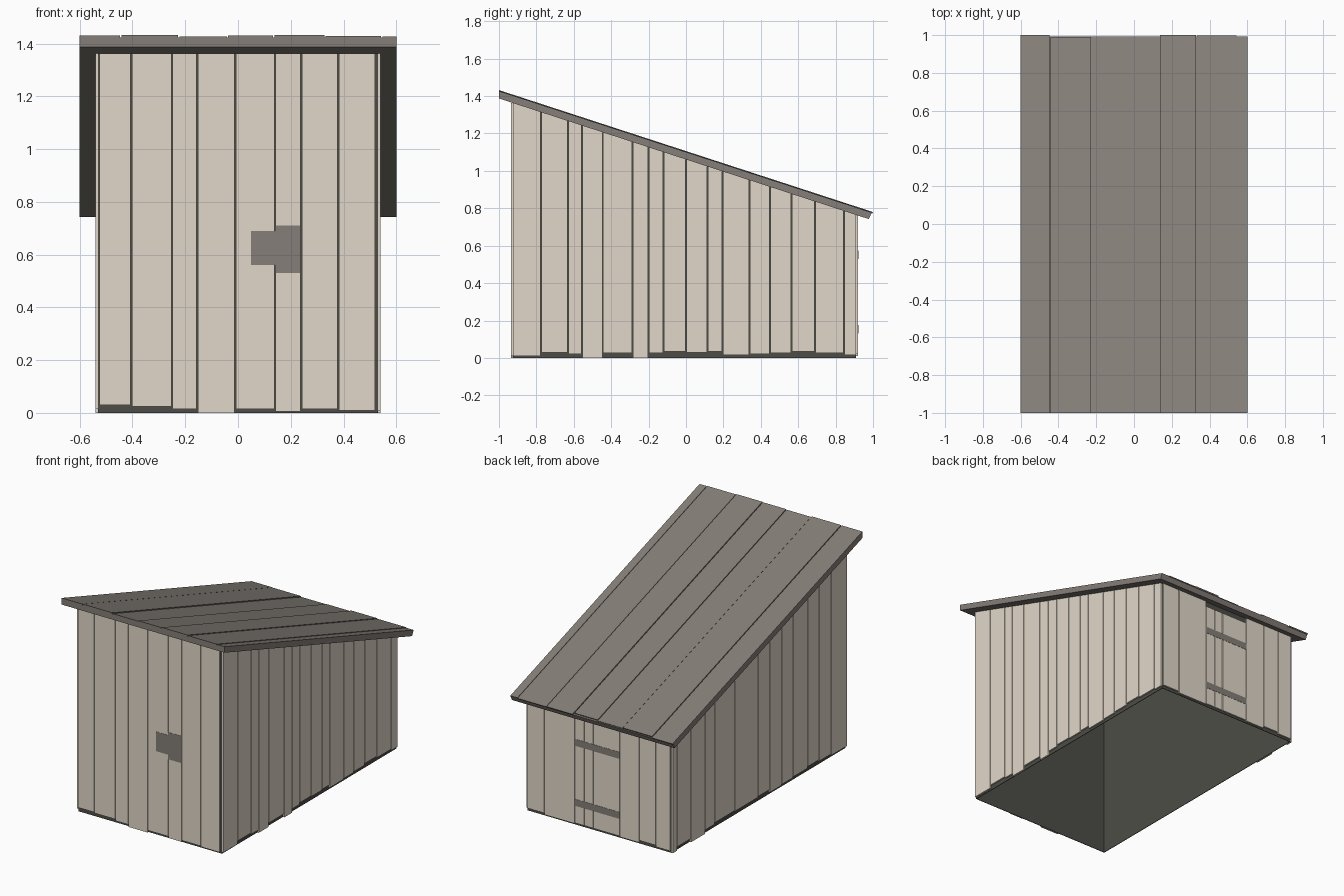
import bpy
import bmesh
from mathutils import Vector

cube = bpy.data.objects.get("Cube")
if cube:
    bpy.data.objects.remove(cube, do_unlink=True)


def material(name, rgb):
    m = bpy.data.materials.new(name)
    m.use_nodes = True
    m.diffuse_color = (*rgb, 1)
    m.node_tree.nodes["Principled BSDF"].inputs["Base Color"].default_value = (*rgb, 1)
    return m


WOOD = material("pale wood", (0.755, 0.685, 0.585))
GREY = material("weathered grey", (0.234, 0.21, 0.188))
DARK = material("dark lining", (0.074, 0.073, 0.062))

SLOPE = -0.326
GAP = 0.0025     # half of the slit between boards
HALF_W, FRONT, BACK = 0.53, -0.925, 0.91   # outside of the lining
THICK = 0.01
SHEET = 0.004    # lining thickness


def under_roof(y):
    return 1.387 + SLOPE * (y + 1)


def add_prism(bm, outline, offset):
    """Extrude a flat outline along an offset vector."""
    off = Vector(offset)
    a = [bm.verts.new(p) for p in outline]
    b = [bm.verts.new(Vector(p) + off) for p in outline]
    bm.faces.new(a)
    bm.faces.new(b[::-1])
    for i in range(len(a)):
        j = (i + 1) % len(a)
        bm.faces.new((a[j], a[i], b[i], b[j]))


def build(name, prisms, mat):
    bm = bmesh.new()
    for outline, offset in prisms:
        add_prism(bm, outline, offset)
    bmesh.ops.recalc_face_normals(bm, faces=bm.faces)
    mesh = bpy.data.meshes.new(name)
    bm.to_mesh(mesh)
    bm.free()
    mesh.materials.append(mat)
    obj = bpy.data.objects.new(name, mesh)
    bpy.context.collection.objects.link(obj)


def plate_y(x0, x1, z0, z1, y, depth):
    """Upright plate facing along y."""
    return ([(x0, y, z0), (x1, y, z0), (x1, y, z1), (x0, y, z1)], (0, depth, 0))


def plate_x(y0, y1, z0, x, depth):
    """Upright plate facing along x, its top following the roof."""
    return ([(x, y0, z0), (x, y1, z0), (x, y1, under_roof(y1)), (x, y0, under_roof(y0))],
            (depth, 0, 0))


def boards(edges, bottoms):
    for a, b, z in zip(edges, edges[1:], bottoms):
        yield a + GAP, b - GAP, z


def end_wall(name, edges, bottoms, y, depth):
    top = under_roof(y + max(depth, 0))
    build(name, [plate_y(a, b, z, top, y, depth)
                 for a, b, z in boards(edges, bottoms)], WOOD)


def side_wall(name, edges, bottoms, side):
    build(name, [plate_x(a, b, z, side * HALF_W, side * THICK)
                 for a, b, z in boards(edges, bottoms)], WOOD)


# Thin dark lining, open at the bottom
INNER = HALF_W - SHEET
build("wall_lining", [plate_x(FRONT, BACK, 0, -HALF_W, SHEET),
                      plate_x(FRONT, BACK, 0, HALF_W, -SHEET),
                      plate_y(-INNER, INNER, 0, under_roof(FRONT), FRONT, SHEET),
                      plate_y(-INNER, INNER, 0, under_roof(BACK), BACK, -SHEET)], DARK)

# Wall boards with uneven lower ends
end_wall("front_boards", [-0.527, -0.405, -0.25, -0.155, -0.01, 0.14, 0.24, 0.38, 0.522],
         [0.03, 0.025, 0.015, 0, 0.015, 0.005, 0.015, 0.01], FRONT, -THICK)
end_wall("back_boards_right", [-0.53, -0.42, -0.3, -0.155], [0.015, 0.025, 0.01], BACK, THICK)
end_wall("back_boards_left", [0.175, 0.4, 0.53], [0.01, 0.02], BACK, THICK)

side_bottoms = [0.01, 0.03, 0.02, 0, 0.025, 0, 0.025, 0.035, 0.03, 0.035,
                0.015, 0.02, 0.025, 0.035, 0.025, 0.015]
side_wall("left_boards", [-0.927, -0.775, -0.63, -0.555, -0.445, -0.285, -0.2, -0.12, 0,
                          0.115, 0.195, 0.34, 0.45, 0.565, 0.69, 0.845, 0.911],
          side_bottoms, 1)
side_wall("right_boards", [-0.927, -0.76, -0.63, -0.51, -0.36, -0.235, -0.11, 0.01,
                           0.26, 0.47, 0.57, 0.72, 0.865, 0.911], side_bottoms[::-1], -1)

# Back door with two straps
build("back_door", [plate_y(a, b, 0.015, 0.725, BACK, THICK)
                    for a, b, _ in boards([-0.155, 0.04, 0.105, 0.175], [0] * 3)], WOOD)
build("door_straps", [plate_y(-0.155, 0.17, z, z + 0.045, BACK + THICK, 0.0015)
                      for z in (0.13, 0.53)], GREY)

# Front latch
build("front_latch", [plate_y(0.05, 0.14, 0.56, 0.69, FRONT - THICK, -0.0015),
                      plate_y(0.14, 0.235, 0.53, 0.71, FRONT - THICK, -0.0015)], GREY)


def sloped(x0, x1, y1, low, high):
    """Roof piece between two heights above the underside, cut square at the back."""
    def pt(y, h):
        return (x0, y, under_roof(y) + h)
    tilt = 0.4
    return ([pt(-1, low), pt(y1 - tilt * (0.045 - low), low),
             pt(y1 - tilt * (0.045 - high), high), pt(-1, high)], (x1 - x0, 0, 0))


# Roof: grey deck carrying uneven grey boards
build("roof_deck", [sloped(-0.6, 0.6, 0.995, 0, 0.036)], GREY)
roof_edges = [-0.6 - GAP, -0.445, -0.225, -0.04, 0.135, 0.33, 0.545, 0.6 + GAP]
roof_ends = [1.0, 0.99, 0.99, 0.985, 1.0, 1.0, 0.995]
roof_tops = [0.044, 0.045, 0.04, 0.043, 0.045, 0.042, 0.04]
build("roof_boards", [sloped(a, b, end, 0.036, top) for (a, b, end), top
                      in zip(boards(roof_edges, roof_ends), roof_tops)], GREY)
